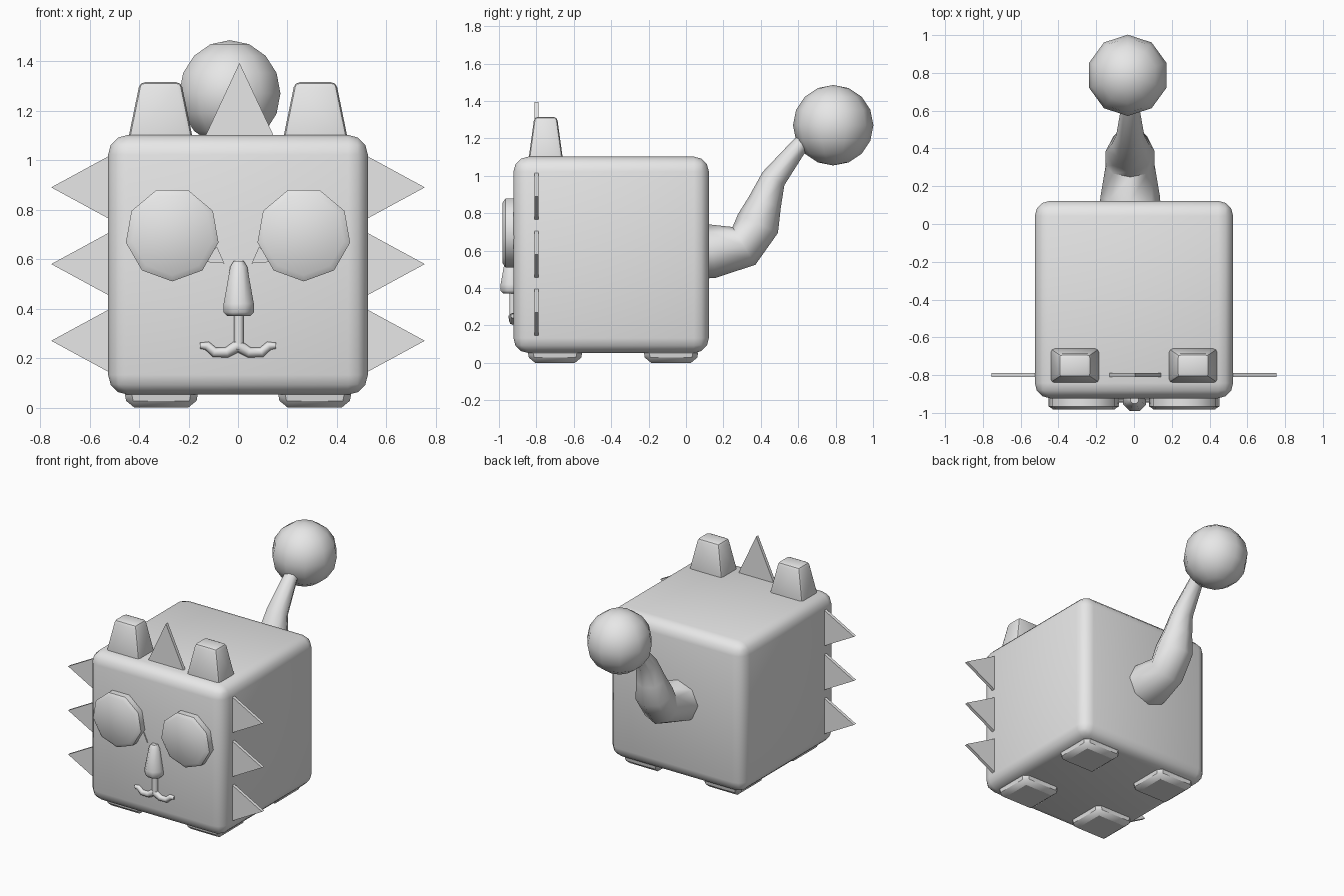
import bpy, bmesh, math
from mathutils import Vector

cube = bpy.data.objects.get("Cube")
if cube:
    bpy.data.objects.remove(cube, do_unlink=True)

grey = bpy.data.materials.new("light_grey")
grey.use_nodes = True
grey.diffuse_color = (0.8, 0.8, 0.8, 1)
grey.node_tree.nodes["Principled BSDF"].inputs["Base Color"].default_value = (0.8, 0.8, 0.8, 1)


def finish(name, bm, mirror=False, angle=35):
    bmesh.ops.recalc_face_normals(bm, faces=bm.faces)
    mesh = bpy.data.meshes.new(name)
    bm.to_mesh(mesh)
    bm.free()
    mesh.materials.append(grey)
    obj = bpy.data.objects.new(name, mesh)
    bpy.context.collection.objects.link(obj)
    if angle:
        bpy.ops.object.select_all(action='DESELECT')
        obj.select_set(True)
        bpy.context.view_layer.objects.active = obj
        bpy.ops.object.shade_smooth_by_angle(angle=math.radians(angle))
    if mirror:
        obj.modifiers.new("Mirror", 'MIRROR').use_mirror_merge = False
    return obj


def block(name, centre, size, top=(1, 1), bottom=(1, 1), bevel=0.02, segments=1, mirror=False):
    """Box with scaled top and bottom faces and bevelled edges."""
    bm = bmesh.new()
    bmesh.ops.create_cube(bm, size=1)
    for v in bm.verts:
        sx, sy = top if v.co.z > 0 else bottom
        v.co = Vector((v.co.x * size[0] * sx, v.co.y * size[1] * sy, v.co.z * size[2])) + Vector(centre)
    bmesh.ops.bevel(bm, geom=bm.edges[:], offset=bevel, segments=segments, profile=0.5, affect='EDGES')
    return finish(name, bm, mirror)


def tube(name, points, radii, side, sides=8, widen=1.0, turn=0.0, mirror=False, angle=35):
    """Capped tube through points; side is the ring's fixed first axis."""
    bm = bmesh.new()
    pts = [Vector(p) for p in points]
    side = Vector(side)
    rings = []
    for i, (p, r) in enumerate(zip(pts, radii)):
        tangent = pts[min(i + 1, len(pts) - 1)] - pts[max(i - 1, 0)]
        other = tangent.cross(side).normalized()
        ring = []
        for k in range(sides):
            a = math.tau * (k + turn) / sides
            ring.append(bm.verts.new(p + side * (r * widen * math.cos(a)) + other * (r * math.sin(a))))
        rings.append(ring)
    for a, b in zip(rings, rings[1:]):
        for k in range(sides):
            n = (k + 1) % sides
            bm.faces.new((a[k], a[n], b[n], b[k]))
    bm.faces.new(rings[0])
    bm.faces.new(rings[-1])
    return finish(name, bm, mirror, angle)


def plate(name, outline, y, thickness, mirror=False):
    """Flat plate from an x-z outline."""
    bm = bmesh.new()
    face = bm.faces.new([bm.verts.new((x, y - thickness / 2, z)) for x, z in outline])
    moved = bmesh.ops.extrude_face_region(bm, geom=[face])["geom"]
    bmesh.ops.translate(bm, vec=(0, thickness, 0),
                        verts=[g for g in moved if isinstance(g, bmesh.types.BMVert)])
    bmesh.ops.recalc_face_normals(bm, faces=bm.faces)
    return finish(name, bm, mirror, angle=0)


# Body
block("body", (0, -0.4, 0.577), (1.05, 1.045, 1.05), bevel=0.08, segments=3)

# Feet
for label, y in (("front", -0.7), ("back", -0.08)):
    block(label + "_feet", (0.31, y, 0.04), (0.305, 0.3, 0.08), bottom=(0.9, 0.9),
          bevel=0.028, mirror=True)

# Ears
block("ears", (0.313, -0.75, 1.19), (0.27, 0.19, 0.25), top=(0.62, 0.64), bevel=0.02,
      segments=2, mirror=True)

# Spikes on the sides and the crown
for i in range(3):
    z = 0.27 + 0.31 * i
    plate("side_spikes_%d" % (i + 1), [(0.51, z - 0.133), (0.755, z), (0.51, z + 0.133)],
          -0.8, 0.022, mirror=True)
plate("crown_spike", [(-0.14, 1.08), (0.153, 1.08), (0.006, 1.393)], -0.8, 0.022)

# Eyes
tube("eyes", [(0.266, y, 0.70) for y in (-0.9, -0.965, -0.982)], (0.19, 0.19, 0.165),
     (0, 0, -1), sides=9, mirror=True, angle=50)
plate("eye_corners", [(0.085, 0.65), (0.055, 0.583), (0.15, 0.59)], -0.925, 0.009, mirror=True)

# Nose
tube("nose", [(0.003, -0.93, z) for z in (0.592, 0.57, 0.42, 0.385, 0.37)],
     (0.022, 0.037, 0.066, 0.066, 0.05), (1, 0, 0), turn=0.5, angle=50)

# Mouth
tube("mouth_stem", [(0.003, -0.925, 0.39), (0.003, -0.925, 0.235)], (0.021, 0.021),
     (1, 0, 0), turn=0.5, angle=60)
tube("mouth_curves", [(0, -0.925, 0.25), (0.045, -0.925, 0.223), (0.095, -0.925, 0.223),
                      (0.125, -0.925, 0.25), (0.153, -0.925, 0.25)],
     (0.024, 0.021, 0.02, 0.018, 0.012), (0, 1, 0), mirror=True, angle=60)

# Tail
tail = [(0.08, 0.595, 0.146), (0.14, 0.597, 0.144), (0.31, 0.625, 0.118), (0.385, 0.745, 0.118),
        (0.422, 0.86, 0.09), (0.468, 0.985, 0.068), (0.61, 1.165, 0.045), (0.70, 1.23, 0.045)]
tube("tail", [(-0.02, y, z) for y, z, r in tail], [r for y, z, r in tail], (1, 0, 0),
     widen=1.1, angle=60)

# Ball at the tail tip
bm = bmesh.new()
bmesh.ops.create_uvsphere(bm, u_segments=10, v_segments=8, radius=0.215)
for v in bm.verts:
    v.co += Vector((-0.033, 0.787, 1.27))
finish("tail_ball", bm, angle=60)
